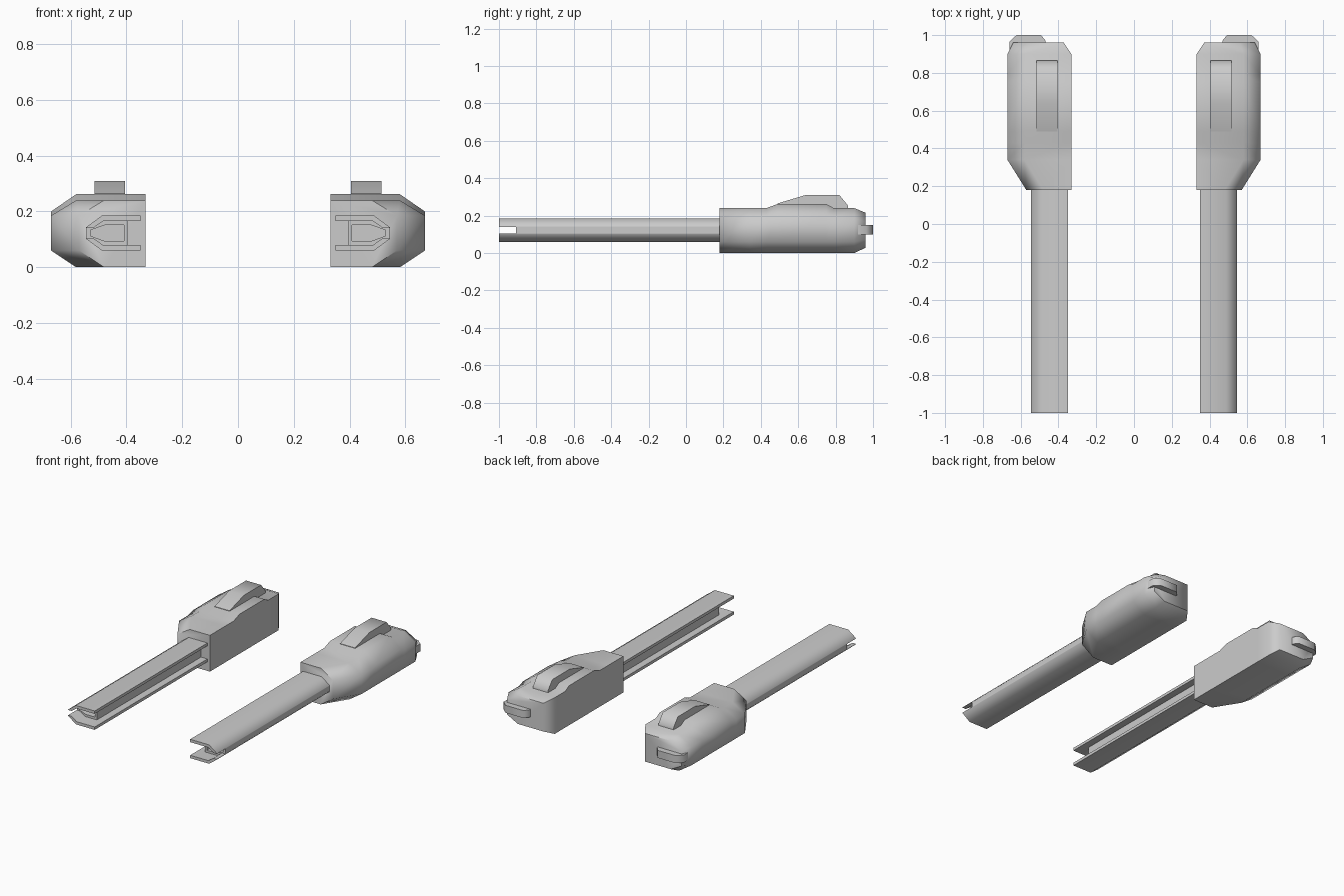
import bpy, bmesh
from math import radians

if "Cube" in bpy.data.objects:
    bpy.data.objects.remove(bpy.data.objects["Cube"])


def finish(name, bm, angle=62):
    bmesh.ops.recalc_face_normals(bm, faces=bm.faces)
    mesh = bpy.data.meshes.new(name)
    bm.to_mesh(mesh)
    bm.free()
    ob = bpy.data.objects.new(name, mesh)
    bpy.context.collection.objects.link(ob)
    bpy.ops.object.select_all(action='DESELECT')
    ob.select_set(True)
    bpy.context.view_layer.objects.active = ob
    bpy.ops.object.shade_smooth_by_angle(angle=radians(angle))
    # second gun is the reflection across x = 0
    ob.modifiers.new("Mirror", 'MIRROR').use_mirror_merge = False
    return ob


def loft(name, rings, angle=62):
    """Skin a list of equal-length closed rings of 3D points and cap the ends."""
    bm = bmesh.new()
    loops = [[bm.verts.new(p) for p in ring] for ring in rings]
    n = len(loops[0])
    for a, b in zip(loops, loops[1:]):
        for i in range(n):
            j = (i + 1) % n
            bm.faces.new((a[i], a[j], b[j], b[i]))
    bm.faces.new(loops[0])
    bm.faces.new(loops[-1])
    return finish(name, bm, angle)


def along_y(profile, *ys):
    return [[(x, y, z) for x, z in profile] for y in ys]


def housing_ring(y, x0, xs, x1, z0, za, zb, z1):
    """Flat inner side, chamfered outer side."""
    return [(x0, y, z0), (xs, y, z0), (x1, y, za), (x1, y, zb), (xs, y, z1), (x0, y, z1)]


# Housing with tapered nose, raised top panel and chamfered rear
loft("housing", [
    housing_ring(0.18, .332, .48, .57, 0, .06, .185, .24),
    housing_ring(0.34, .332, .58, .67, 0, .06, .185, .24),
    housing_ring(0.43, .332, .58, .67, 0, .06, .185, .24),
    housing_ring(0.49, .332, .58, .67, 0, .06, .20, .262),
    housing_ring(0.75, .332, .58, .67, 0, .06, .20, .262),
    housing_ring(0.79, .332, .58, .67, 0, .06, .185, .24),
    housing_ring(0.90, .332, .58, .67, 0, .06, .185, .24),
    housing_ring(0.96, .372, .56, .64, .028, .07, .165, .215),
])

# Sight block on top
side = [(.49, .235), (.49, .265), (.64, .31), (.82, .31), (.865, .255), (.865, .235)]
loft("sight_block", [[(x, y, z) for y, z in side] for x in (.405, .515)])

# Rear latch: flat chamfered plate
plan = [(.468, .92), (.468, .97), (.492, 1.0), (.622, 1.0), (.66, .965), (.66, .90)]
loft("rear_latch", [[(x, y, z) for x, y in plan] for z in (.10, .15)])

# Upper and lower barrel rails, bent towards the outer side
rail = [(.35, .185), (.488, .185), (.545, .143), (.545, .14), (.52, .14), (.483, .166), (.35, .166)]
loft("upper_rail", along_y(rail, -1, .2))
loft("lower_rail", along_y([(x, .245 - z) for x, z in rail], -1, .2))

# Barrel core between the rails, with a hollow muzzle
core = [(.397, .079), (.397, .166), (.484, .166), (.544, .14), (.544, .105), (.484, .079)]
bore = [(.409, .094), (.409, .151), (.478, .151), (.528, .133), (.528, .112), (.478, .094)]
loft("barrel_core", along_y(core, .2, -.91) + along_y(bore, -.91, -.82))
